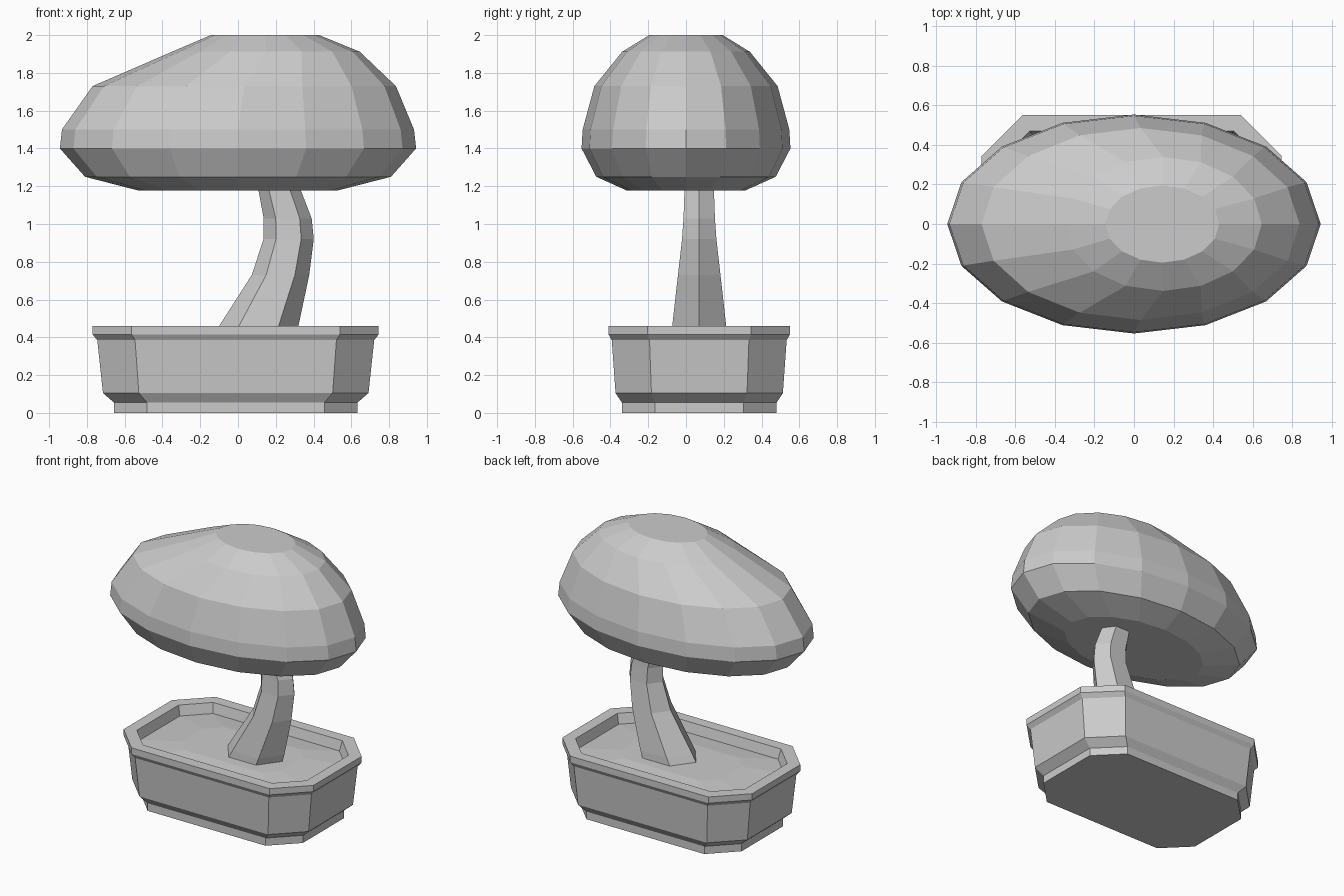
import bpy, math

if "Cube" in bpy.data.objects:
    bpy.data.objects.remove(bpy.data.objects["Cube"])


def loft(name, rings):
    """Skin equal-length rings (bottom to top or along a profile) and cap both ends."""
    n = len(rings[0])
    verts = [v for ring in rings for v in ring]
    faces = [(i * n + j, i * n + (j + 1) % n, (i + 1) * n + (j + 1) % n, (i + 1) * n + j)
             for i in range(len(rings) - 1) for j in range(n)]
    last = (len(rings) - 1) * n
    faces += [tuple(reversed(range(n))), tuple(range(last, last + n))]
    mesh = bpy.data.meshes.new(name)
    mesh.from_pydata(verts, [], faces)
    obj = bpy.data.objects.new(name, mesh)
    bpy.context.collection.objects.link(obj)
    return obj


def ellipse(cx, cy, rx, ry, z, n):
    return [(cx + rx * math.cos(math.tau * k / n),
             cy + ry * math.sin(math.tau * k / n), z) for k in range(n)]


def octagon(hx, hy, c, z, cx=-0.012, cy=0.07):
    """Rectangle with corners cut by c."""
    pts = [(hx, c - hy), (hx, hy - c), (hx - c, hy), (c - hx, hy),
           (-hx, hy - c), (-hx, c - hy), (c - hx, -hy), (hx - c, -hy)]
    return [(cx + x, cy + y, z) for x, y in pts]


# Pot: foot, flared body, rim, inner wall (half x, half y, corner cut, z)
pot_profile = [(0.645, 0.41, 0.175, 0.0), (0.645, 0.41, 0.175, 0.055),
               (0.703, 0.443, 0.19, 0.105), (0.733, 0.463, 0.20, 0.385),
               (0.757, 0.48, 0.206, 0.415), (0.757, 0.48, 0.206, 0.46),
               (0.677, 0.40, 0.162, 0.46), (0.657, 0.38, 0.155, 0.38)]
loft("pot", [octagon(*p) for p in pot_profile])

# Soil: low mound inside the pot
loft("soil", [octagon(0.657, 0.38, 0.155, 0.37), octagon(0.66, 0.383, 0.156, 0.39),
              octagon(0.40, 0.22, 0.10, 0.41)])

# Trunk: bent six-sided taper (centre x, x radius, y radius, z)
trunk_path = [(0.07, 0.222, 0.172, 0.37), (0.11, 0.21, 0.165, 0.46),
              (0.225, 0.152, 0.13, 0.73), (0.268, 0.133, 0.105, 0.92),
              (0.263, 0.127, 0.096, 1.03), (0.22, 0.112, 0.09, 1.18),
              (0.20, 0.10, 0.08, 1.25)]
loft("trunk", [ellipse(cx, 0.07, rx, ry, z, 6) for cx, rx, ry, z in trunk_path])

# Foliage crown: lopsided sixteen-sided dome (centre x, x radius, y radius, z)
crown_profile = [(0.0, 0.53, 0.315, 1.178), (0.0, 0.81, 0.475, 1.25),
                 (0.0, 0.943, 0.553, 1.4), (0.0, 0.932, 0.547, 1.5),
                 (0.033, 0.803, 0.485, 1.73), (0.148, 0.497, 0.338, 1.912),
                 (0.143, 0.287, 0.195, 2.0)]
loft("foliage_crown", [ellipse(cx, 0, rx, ry, z, 16) for cx, rx, ry, z in crown_profile])
